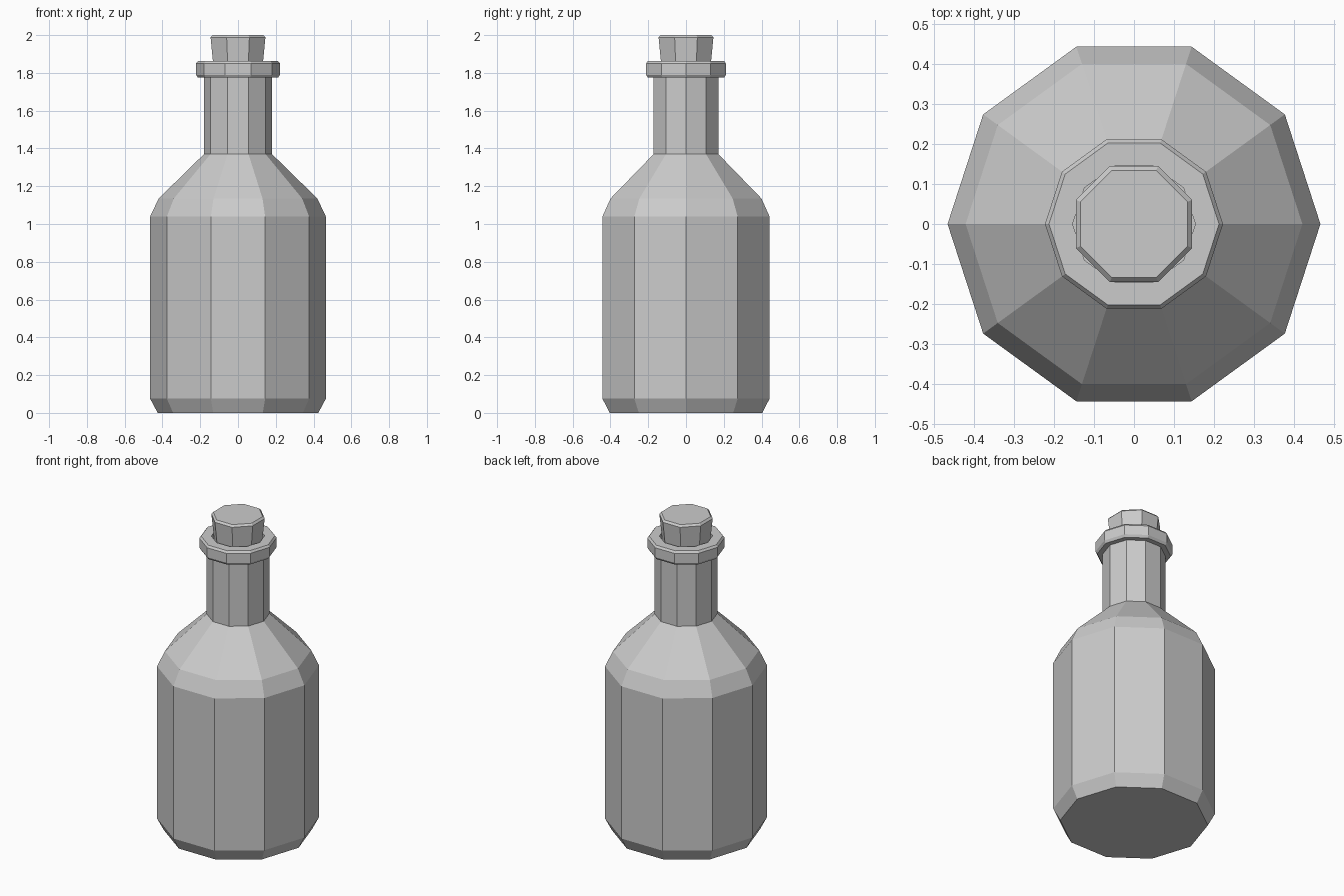
import bpy, bmesh
from math import cos, sin, tau

cube = bpy.data.objects.get("Cube")
if cube:
    bpy.data.objects.remove(cube, do_unlink=True)


def make_material(name, colour):
    mat = bpy.data.materials.new(name)
    mat.use_nodes = True
    mat.diffuse_color = colour
    mat.node_tree.nodes["Principled BSDF"].inputs["Base Color"].default_value = colour
    return mat


def lathe(name, profile, sides, turn, mat):
    """Revolve (radius, height) pairs into a faceted, capped solid."""
    bm = bmesh.new()
    rings = []
    for radius, z in profile:
        angles = [(i + turn) * tau / sides for i in range(sides)]
        rings.append([bm.verts.new((radius * cos(a), radius * sin(a), z)) for a in angles])
    for low, high in zip(rings, rings[1:]):
        for i in range(sides):
            j = (i + 1) % sides
            bm.faces.new((low[i], low[j], high[j], high[i]))
    bm.faces.new(rings[0][::-1])
    bm.faces.new(rings[-1])
    mesh = bpy.data.meshes.new(name)
    bm.to_mesh(mesh)
    bm.free()
    mesh.materials.append(mat)
    obj = bpy.data.objects.new(name, mesh)
    bpy.context.collection.objects.link(obj)
    return obj


grey = make_material("plain grey", (0.6, 0.6, 0.6, 1))

# Bottle: chamfered base, body, shoulder, neck, rolled lip and open mouth
bottle_profile = [
    (0.425, 0), (0.465, 0.075), (0.465, 1.04), (0.42, 1.135),
    (0.18, 1.37), (0.18, 1.775),
    (0.212, 1.775), (0.222, 1.79), (0.222, 1.85), (0.212, 1.863),
    (0.153, 1.863), (0.153, 1.6),
]
lathe("bottle", bottle_profile, 10, 0, grey)

# Tapered stopper sitting in the mouth
stopper_profile = [(0.126, 1.69), (0.157, 1.988), (0.145, 2.0)]
lathe("stopper", stopper_profile, 8, 0.5, grey)
